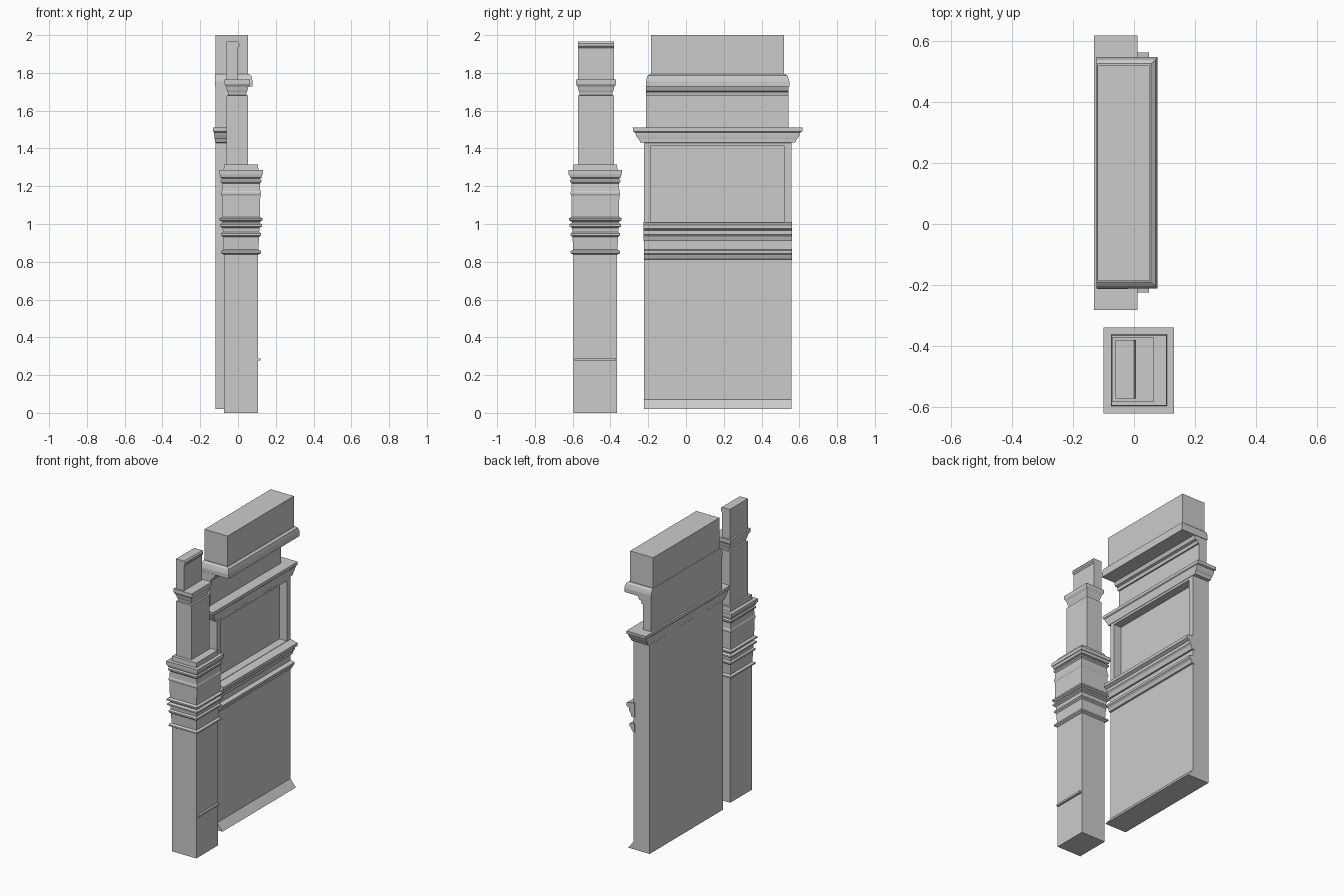
import bpy, bmesh


def make(name, bm):
    bmesh.ops.recalc_face_normals(bm, faces=bm.faces)
    me = bpy.data.meshes.new(name)
    bm.to_mesh(me)
    bm.free()
    ob = bpy.data.objects.new(name, me)
    bpy.context.collection.objects.link(ob)
    return ob


def rings_to_mesh(name, rings):
    bm = bmesh.new()
    loops = [[bm.verts.new(p) for p in r] for r in rings]
    n = len(loops[0])
    for a, b in zip(loops, loops[1:]):
        for i in range(n):
            j = (i + 1) % n
            bm.faces.new((a[i], a[j], b[j], b[i]))
    bm.faces.new(loops[0][::-1])
    bm.faces.new(loops[-1])
    return make(name, bm)


def stack(name, rect, prof):
    """Rectangular column: prof rows are (z, offset) or (z, left, right, side)."""
    x0, x1, y0, y1 = rect
    rings = []
    for row in prof:
        z = row[0]
        l, r, s = row[1:] if len(row) == 4 else (row[1],) * 3
        rings.append([(x0 - l, y0 - s, z), (x1 + r, y0 - s, z),
                      (x1 + r, y1 + s, z), (x0 - l, y1 + s, z)])
    return rings_to_mesh(name, rings)


def run(name, prof, y0, y1):
    """Moulding with an (x, z) section running along y."""
    return rings_to_mesh(name, [[(x, y, z) for x, z in prof] for y in (y0, y1)])


def box(name, x0, x1, y0, y1, z0, z1):
    return stack(name, (x0, x1, y0, y1), [(z0, 0), (z1, 0)])


# Wall: flared foot, body up to the panel, then a recessed panel in a frame
Y0, Y1 = -0.222, 0.558
run("wall_body", [(-0.12, 0.02), (0.04, 0.02), (0.0, 0.07), (0.0, 1.01), (-0.12, 1.01)], Y0, Y1)
box("panel_back", -0.12, -0.055, Y0, Y1, 1.01, 1.43)
box("panel_jamb_near", -0.055, 0.0, Y0, -0.187, 1.01, 1.415)
box("panel_jamb_far", -0.055, 0.0, 0.52, Y1, 1.01, 1.415)
box("panel_head", -0.055, 0.0, Y0, Y1, 1.415, 1.43)

# Horizontal mouldings across the wall face
run("sill_moulding", [(-0.01, 0.91), (0.012, 0.91), (0.02, 0.935), (0.03, 0.945),
                      (0.03, 0.965), (0.05, 0.975), (0.05, 0.995), (-0.01, 1.01)],
    Y0 - 0.002, Y1 + 0.004)
run("lower_moulding", [(-0.01, 0.81), (0.01, 0.815), (0.018, 0.835), (0.03, 0.845),
                       (0.03, 0.86), (-0.01, 0.868)], Y0 - 0.001, Y1 + 0.002)

# Cornice stepping outwards over the panel
stack("wall_cornice", (-0.12, 0.0, Y0, Y1),
      [(1.43, 0, 0, 0), (1.432, .002, .002, .02), (1.45, .003, .003, .028),
       (1.455, .004, .004, .034), (1.47, .006, .006, .042), (1.485, .007, .007, .048),
       (1.49, .012, .012, .058), (1.51, .012, .012, .06)])

# Upper wall, its overhanging hood and the crowning block
box("upper_wall", -0.12, -0.06, -0.213, 0.543, 1.51, 1.73)
run("hood_bracket", [(-0.06, 1.68), (-0.05, 1.68), (-0.045, 1.70), (-0.03, 1.705),
                     (-0.02, 1.73), (-0.06, 1.73)], -0.213, 0.543)
stack("hood_moulding", (-0.12, 0.05, -0.185, 0.52),
      [(1.728, .003, .027, .027), (1.755, .003, .027, .027), (1.77, .003, .024, .023),
       (1.785, .003, .02, .018), (1.795, .002, .006, .006), (1.795, 0, 0, 0)])
box("crown_block", -0.12, 0.052, -0.185, 0.52, 1.79, 2.0)

# Pillar shaft with its pointed bands and the wide capital
prof = [(0, 0), (0.838, 0)]
for z, base, out in ((0.838, 0.002, 0.016), (0.932, 0.006, 0.016), (0.98, 0.008, 0.022),
                     (1.012, 0.01, 0.024), (1.15, 0.012, 0.016), (1.215, 0.01, 0.018)):
    prof += [(z, base), (z + 0.008, out), (z + 0.018, out), (z + 0.026, base)]
prof += [(1.245, 0.018), (1.262, 0.022), (1.262, 0.026), (1.285, 0.026),
         (1.285, 0.002), (1.315, 0.0)]
stack("pillar", (-0.074, 0.106, -0.595, -0.365), prof)
box("pillar_strip", 0.1, 0.12, -0.59, -0.37, 0.277, 0.289)

# Upper pillar with a small flared cap
stack("upper_pillar", (-0.062, 0.054, -0.573, -0.38),
      [(1.31, 0), (1.68, 0), (1.682, -.01), (1.697, -.008), (1.71, -.003), (1.725, 0),
       (1.735, .006), (1.742, .01), (1.765, .01)])

# Top post with a narrow lip on its inner side
run("top_post", [(-0.06, 1.76), (-0.002, 1.76), (-0.002, 1.932), (0.007, 1.942),
                 (0.007, 1.955), (0.0, 1.965), (-0.06, 1.965)], -0.573, -0.38)
